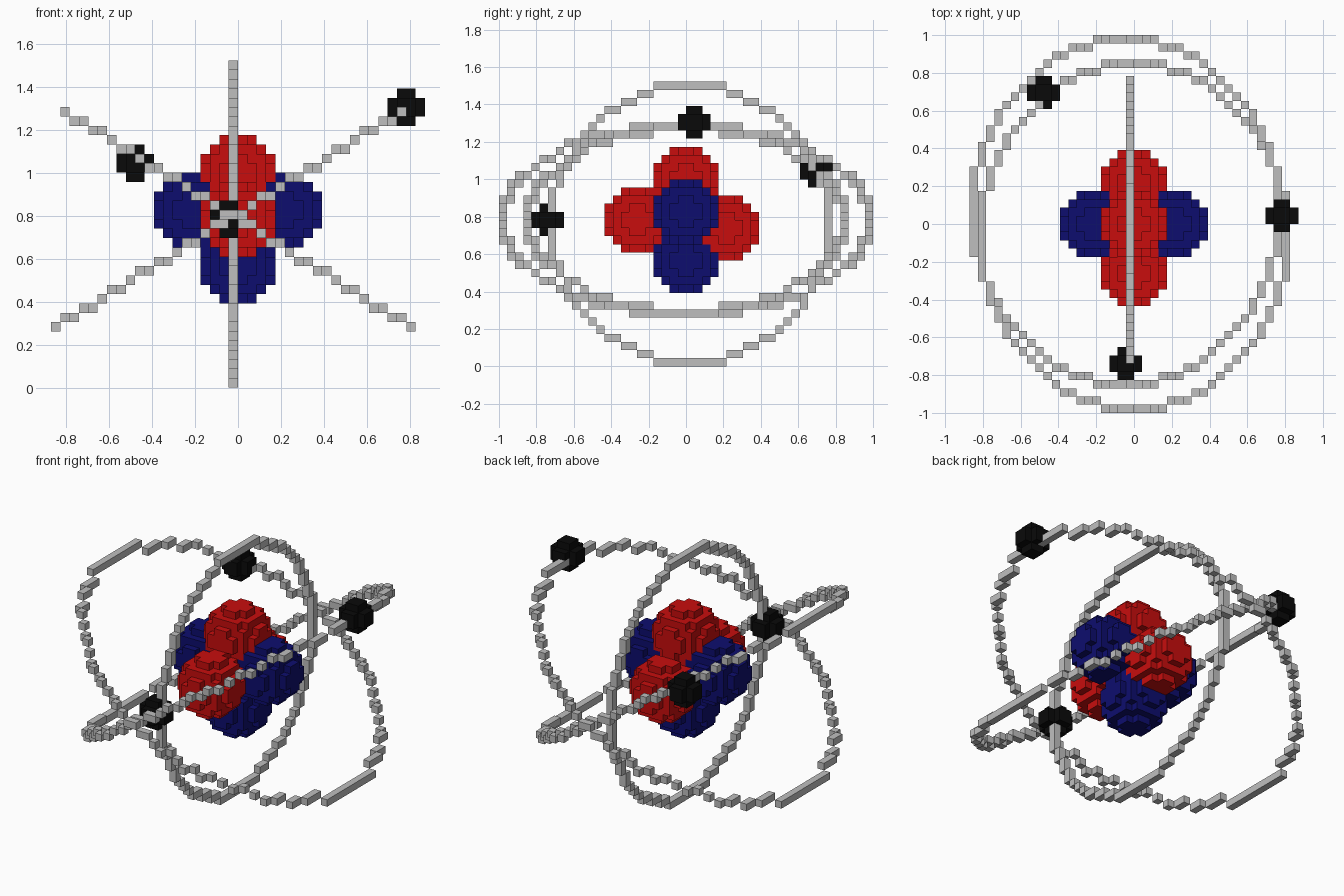
import bpy
import bmesh
import math
from mathutils import Vector

cube = bpy.data.objects.get("Cube")
if cube:
    bpy.data.objects.remove(cube, do_unlink=True)

UNIT = 1 / 23  # edge length of one block


def make_material(name, rgb):
    mat = bpy.data.materials.new(name)
    mat.use_nodes = True
    color = (*rgb, 1)
    mat.diffuse_color = color
    bsdf = mat.node_tree.nodes["Principled BSDF"]
    bsdf.inputs["Base Color"].default_value = color
    bsdf.inputs["Roughness"].default_value = 0.8
    return mat


RED = make_material("red", (0.58, 0.004, 0.004))
BLUE = make_material("navy_blue", (0.004, 0.004, 0.156))
BLACK = make_material("black", (0.003, 0.003, 0.003))
GREY = make_material("light_grey", (0.52, 0.52, 0.52))


def build_blocks(name, cells, mat):
    """Make one mesh from the exposed sides of a set of block cells."""
    bm = bmesh.new()
    corners = {}

    def vert(p):
        key = tuple(round(c) for c in p)
        if key not in corners:
            corners[key] = bm.verts.new(Vector(key) * UNIT)
        return corners[key]

    for cell in cells:
        for axis in range(3):
            for side in (0, 1):
                step = [0, 0, 0]
                step[axis] = 2 * side - 1
                if tuple(c + s for c, s in zip(cell, step)) in cells:
                    continue
                u, v = Vector((0, 0, 0)), Vector((0, 0, 0))
                u[(axis + 1) % 3] = 1
                v[(axis + 2) % 3] = 1
                base = Vector(cell)
                base[axis] += side
                loop = [base, base + u, base + u + v, base + v]
                if side == 0:
                    loop.reverse()
                bm.faces.new([vert(p) for p in loop])
    mesh = bpy.data.meshes.new(name)
    bm.to_mesh(mesh)
    bm.free()
    mesh.materials.append(mat)
    obj = bpy.data.objects.new(name, mesh)
    bpy.context.collection.objects.link(obj)
    return obj


def ball_cells(center, radius):
    span = range(-radius, radius)
    return {tuple(c + d for c, d in zip(center, (i, j, k)))
            for i in span for j in span for k in span
            if sum((d + 0.5) ** 2 for d in (i, j, k)) <= radius ** 2}


def ellipse_cells(cu, cv, a, b):
    """One-block-wide outline of an ellipse, as flat cells."""
    def half(c, r, other_c, other_r):
        for i in range(math.floor(c - r), math.floor(c + r) + 1):
            d = i + 0.5 - c
            if abs(d) > r:
                continue
            h = other_r * math.sqrt(1 - (d / r) ** 2)
            if abs(d) * other_r ** 2 <= h * r ** 2:  # shallow part only
                for s in (-1, 1):
                    yield i, math.floor(other_c + s * h)

    flat = set(half(cu, a, cv, b))
    return flat | {(u, v) for v, u in half(cv, b, cu, a)}


# Nucleus: six touching balls
for name, center, mat in (
        ("nucleus_top", (0, 0, 23), RED),
        ("nucleus_front", (0, -6, 18), RED),
        ("nucleus_back", (0, 5, 17), RED),
        ("nucleus_left", (5, 0, 19), BLUE),
        ("nucleus_right", (-5, 0, 19), BLUE),
        ("nucleus_bottom", (0, 0, 13), BLUE)):
    build_blocks(name, ball_cells(center, 4), mat)

# Upright orbit
build_blocks("upright_orbit",
             {(-1, y, z) for y, z in ellipse_cells(0.5, 17.5, 17, 17)}, GREY)

# Two orbits tilted to opposite sides
for name, cx, cy, tilt in (("orbit_rising_left", -1, 1.5, 23 / 37),
                           ("orbit_rising_right", 0, -1.5, -23 / 37)):
    build_blocks(name,
                 {(x, y, math.floor(18 + tilt * (x + 0.5 - cx)))
                  for x, y in ellipse_cells(cx, cy, 18.55, 21)}, GREY)

# Electrons, one on each orbit
for name, center in (("electron_left", (18, 1, 30)),
                     ("electron_front", (-1, -17, 18)),
                     ("electron_back", (-11, 16, 24))):
    build_blocks(name, ball_cells(center, 2), BLACK)
